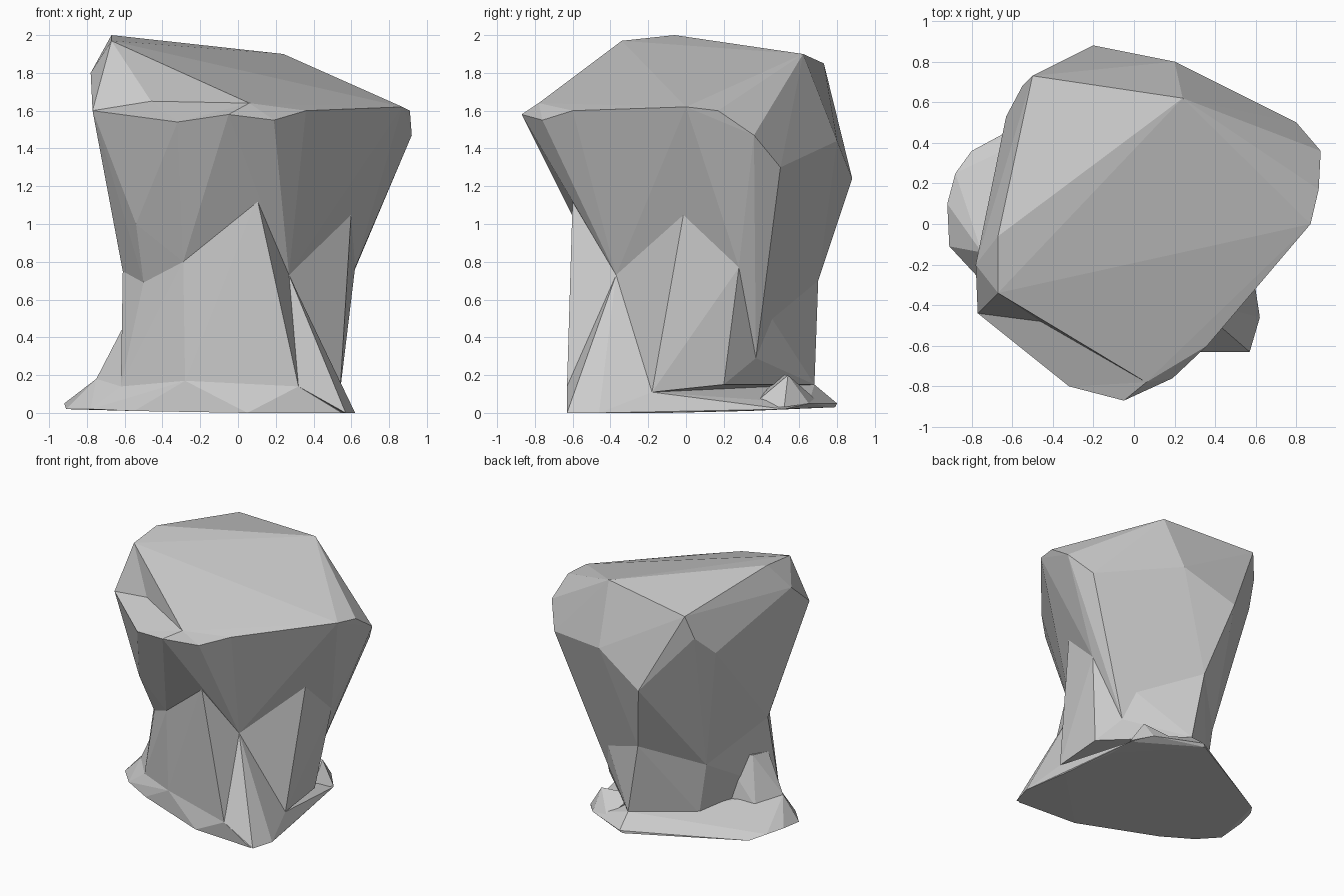
import bpy, bmesh

if "Cube" in bpy.data.objects:
    bpy.data.objects.remove(bpy.data.objects["Cube"])

def hull(name, pts):
    """Faceted solid: convex hull around a few corner points."""
    bm = bmesh.new()
    for p in pts:
        bm.verts.new(p)
    r = bmesh.ops.convex_hull(bm, input=bm.verts)
    inner = {g for g in r["geom_interior"] + r["geom_unused"] if isinstance(g, bmesh.types.BMVert)}
    bmesh.ops.delete(bm, geom=list(inner), context='VERTS')
    bmesh.ops.recalc_face_normals(bm, faces=bm.faces)
    me = bpy.data.meshes.new(name)
    bm.to_mesh(me)
    bm.free()
    ob = bpy.data.objects.new(name, me)
    bpy.context.collection.objects.link(ob)
    return ob

# shared corners where the chunks meet
knee = (.27, -.37, .73)
chest = (.10, -.60, 1.14)
hip = (.60, -.01, 1.07)
side = (.62, .28, .77)
back = (-.07, .70, .70)
left = (-.61, -.15, .75)
front_waist = [(-.29, -.48, .80), (-.50, -.33, .69)]
shin = (.32, -.63, .14)
ankle = (.54, -.18, .11)
heel_l = (-.62, -.28, .14)
heel_tip = (-.75, -.14, .18)
heel_in = (-.65, .06, .13)
calf = (.42, .37, .29)
back_low = (.03, .68, .15)
flank = (-.43, .36, .52)
flank_low = (-.37, .36, .12)

# flared upper block, tilted top
head = hull("rock_body", [
    (-.67, -.34, 1.97), (-.67, -.06, 2.0), (.24, .62, 1.90), (-.50, .73, 1.85),
    (-.55, .68, 1.67), (-.63, .53, 1.52), (-.78, -.20, 1.80), (-.77, -.44, 1.60),
    (.06, -.78, 1.64), (-.05, -.87, 1.58), (-.32, -.80, 1.54), (.19, -.76, 1.55),
    (.36, -.60, 1.60), (.87, 0, 1.62), (.91, .17, 1.60), (.92, .36, 1.47),
    (.80, .50, 1.30), (.20, .80, 1.44), (-.20, .88, 1.24), (.51, -.36, 1.52),
    (-.54, -.46, 1.0), chest, knee, hip, side, back, left, calf, flank] + front_waist)

# notch above the front-left rim
notch = hull("notch_cutter", [
    (-.67, -.34, 1.97), (-.77, -.44, 1.60), (-.46, -.48, 1.65), (.06, -.78, 1.64),
    (-.05, -.87, 1.58), (-.32, -.80, 1.54), (-.40, -.90, 1.90)])

# front-left half of the trunk
trunk_l = hull("trunk_left", [
    chest, knee, shin, left, heel_l, back, back_low, (-.28, -.47, .17),
    flank, flank_low, (-.43, .13, .13), (.20, .30, .80)] + front_waist)

# back-right half of the trunk
trunk_r = hull("trunk_right", [
    hip, knee, ankle, side, calf, back, back_low, (.53, .20, .15), (.57, .20, .56),
    (-.30, .20, .20), (-.30, .20, .70)])

# spur under the front-right corner
spur = hull("front_spur", [
    knee, shin, ankle, (.57, -.63, 0), (.62, -.46, 0), (.10, -.20, .10)])

# heel ridge on the left
heel = hull("left_heel", [
    (-.57, -.02, .49), (-.37, .09, .50), heel_tip, heel_in, heel_l,
    (-.43, .13, .12), (-.30, -.10, .30), (-.60, -.17, .47)])

# small raised toe at the back right
toe = hull("back_toe", [
    (.36, .54, .20), (.47, .52, .03), (.36, .65, .05), (.20, .70, .06),
    (.10, .50, .20), (.40, .35, .04), (.10, .40, .04)])

# flared foot
foot = hull("foot", [
    (-.92, .10, .05), (-.91, -.11, .02), (-.78, -.25, .02), (-.55, -.37, .01),
    (.05, -.60, 0), (.55, -.63, 0), (.62, -.46, 0), (.56, -.10, 0),
    (.48, .33, .01), (.47, .52, .02), (.36, .65, .05), (.02, .80, .05), (0, .79, .03),
    (-.80, .36, .02), (-.88, .25, .05), heel_tip, heel_in,
    back_low, ankle, shin, (-.28, -.47, .17), (.08, -.57, .12), heel_l, flank_low])

# carve the notch, then merge every chunk into one skin
parts = (notch, trunk_l, trunk_r, spur, heel, toe, foot)
for part in parts:
    m = head.modifiers.new(part.name, 'BOOLEAN')
    m.operation = 'DIFFERENCE' if part is notch else 'UNION'
    m.solver = 'EXACT'
    m.object = part
    part.hide_render = True
dg = bpy.context.evaluated_depsgraph_get()
merged = bpy.data.meshes.new_from_object(head.evaluated_get(dg))
head.modifiers.clear()
head.data = merged
for part in parts:
    bpy.data.objects.remove(part)
for f in head.data.polygons:
    f.use_smooth = False
